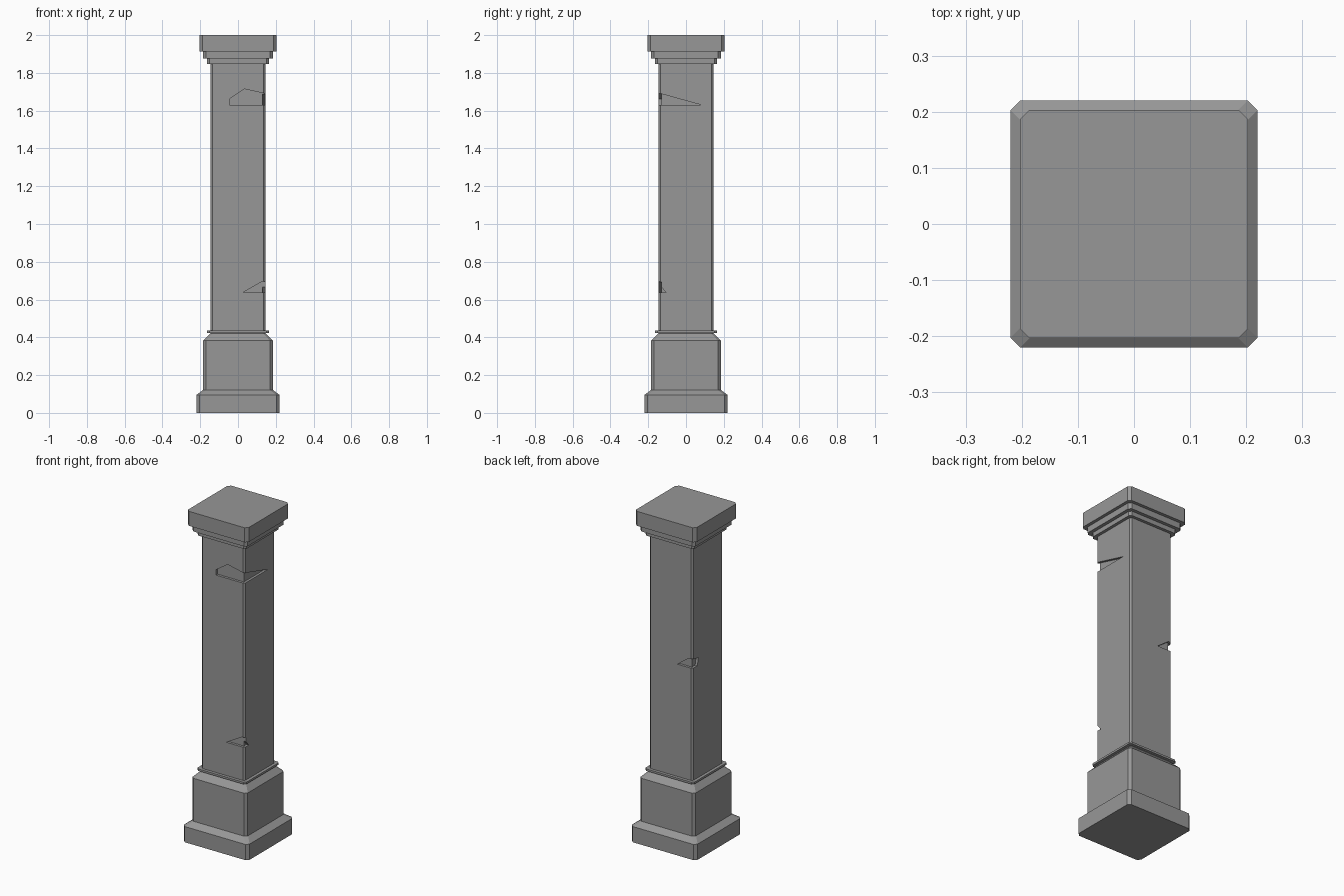
import bpy
import bmesh

cube = bpy.data.objects.get("Cube")
if cube:
    bpy.data.objects.remove(cube, do_unlink=True)

stone = bpy.data.materials.new("grey_stone")
stone.use_nodes = True
stone.diffuse_color = (0.31, 0.31, 0.31, 1)
stone.node_tree.nodes["Principled BSDF"].inputs["Base Color"].default_value = (0.31, 0.31, 0.31, 1)


def make_object(name, bm):
    bmesh.ops.recalc_face_normals(bm, faces=bm.faces)
    mesh = bpy.data.meshes.new(name)
    bm.to_mesh(mesh)
    bm.free()
    mesh.materials.append(stone)
    obj = bpy.data.objects.new(name, mesh)
    bpy.context.collection.objects.link(obj)
    return obj


def loft(name, rings):
    """Solid through closed rings of equal point count, capped at both ends."""
    bm = bmesh.new()
    loops = [[bm.verts.new(p) for p in ring] for ring in rings]
    for low, high in zip(loops, loops[1:]):
        for i in range(len(low)):
            j = (i + 1) % len(low)
            bm.faces.new((low[i], low[j], high[j], high[i]))
    bm.faces.new(loops[0])
    bm.faces.new(loops[-1])
    return make_object(name, bm)


def chamfered_square(half, z, chamfer):
    h, c = half, half - chamfer
    outline = [(h, -c), (h, c), (c, h), (-c, h), (-h, c), (-h, -c), (-c, -h), (c, -h)]
    return [(x, y, z) for x, y in outline]


def pillar_part(name, profile, chamfer):
    return loft(name, [chamfered_square(h, z, chamfer) for h, z in profile])


# Stepped pedestal, shaft, collar and capital
pillar_part("plinth", [(0.22, 0), (0.22, 0.095), (0.184, 0.122)], 0.017)
pillar_part("pedestal", [(0.184, 0.122), (0.184, 0.382), (0.148, 0.42)], 0.014)
pillar_part("collar", [(0.164, 0.424), (0.164, 0.436)], 0.012)
shaft = pillar_part("shaft", [(0.146, 0.42), (0.146, 1.85)], 0.011)
pillar_part("capital_lower_step", [(0.164, 1.848), (0.164, 1.875)], 0.013)
pillar_part("capital_middle_step", [(0.184, 1.875), (0.184, 1.912)], 0.014)
pillar_part("capital_slab", [(0.203, 1.912), (0.203, 2.0)], 0.016)

# Chipped corners: each cutter is a flat side profile pushed into one face
INNER, OUTER = 0.131, 0.2


def chip(name, axis, side, profile):
    if axis == "y":
        rings = [[(a, side * d, z) for a, z in profile] for d in (INNER, OUTER)]
    else:
        rings = [[(side * d, a, z) for a, z in profile] for d in (INNER, OUTER)]
    cutter = loft(name, rings)
    cutter.hide_render = True
    cutter.hide_set(True)
    cut = shaft.modifiers.new(name, "BOOLEAN")
    cut.operation = "DIFFERENCE"
    cut.solver = "EXACT"
    cut.object = cutter
    return cutter


cutters = [
    chip("upper_chip_front", "y", -1,
         [(-0.045, 1.63), (-0.045, 1.662), (0.033, 1.715), (0.16, 1.687), (0.16, 1.63)]),
    chip("upper_chip_side", "x", 1, [(-0.16, 1.63), (-0.16, 1.697), (0.082, 1.63)]),
    chip("lower_chip_front", "y", -1, [(0.025, 0.637), (0.13, 0.697), (0.16, 0.69), (0.16, 0.637)]),
    chip("lower_chip_side", "x", 1, [(-0.16, 0.637), (-0.16, 0.7), (-0.105, 0.637)]),
    chip("middle_chip_back", "y", 1, [(-0.045, 1.115), (-0.12, 1.17), (-0.16, 1.17), (-0.16, 1.115)]),
    chip("middle_chip_side", "x", -1, [(0.16, 1.115), (0.16, 1.175), (0.09, 1.16), (0.1, 1.115)]),
]

# Bake the chips into the shaft and drop the cutters
bpy.context.view_layer.update()
graph = bpy.context.evaluated_depsgraph_get()
carved = bpy.data.meshes.new_from_object(shaft.evaluated_get(graph))
shaft.modifiers.clear()
shaft.data = carved
for cutter in cutters:
    bpy.data.objects.remove(cutter, do_unlink=True)
